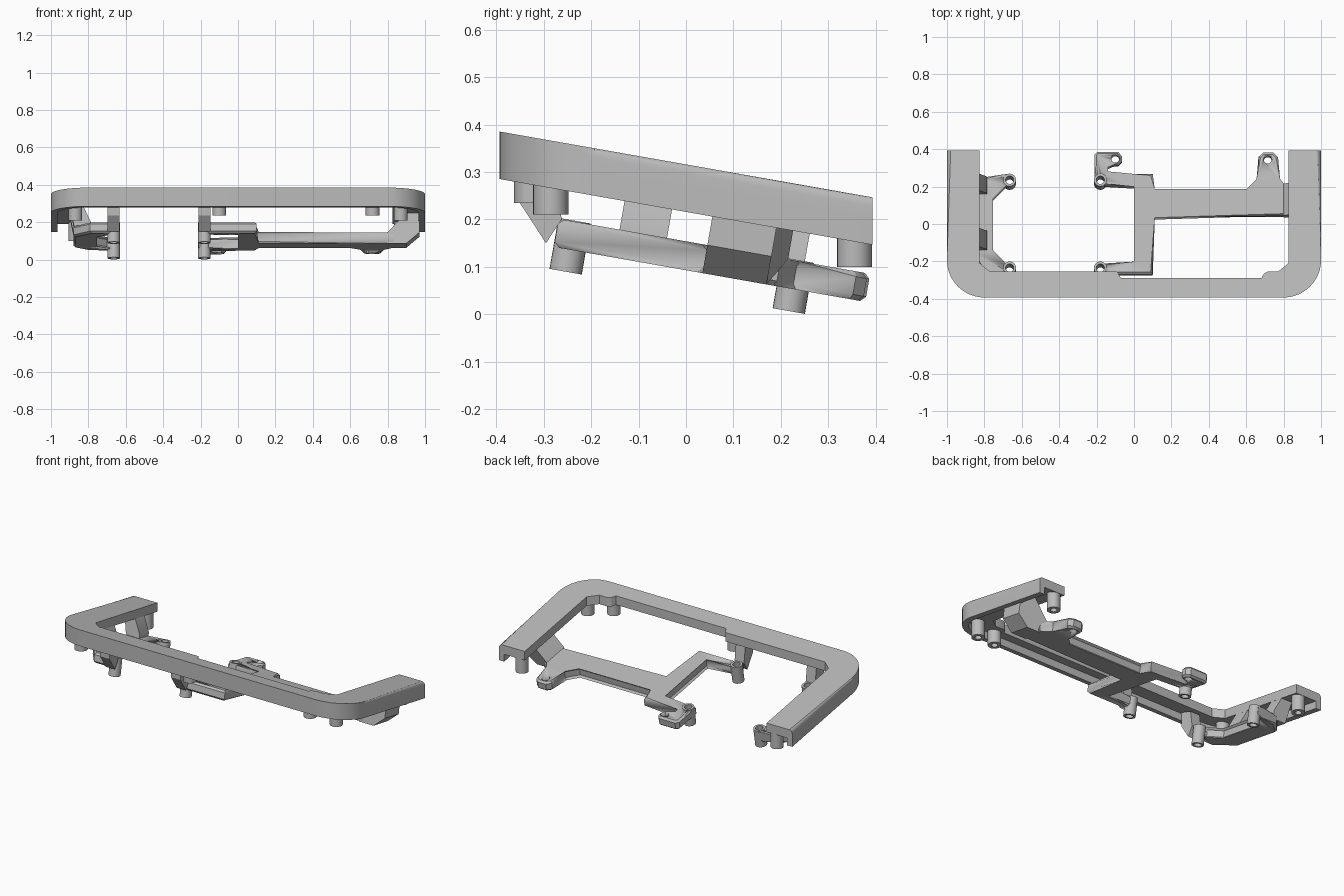
import bpy, bmesh, math
from mathutils import Matrix, Vector

cube = bpy.data.objects.get("Cube")
if cube:
    bpy.data.objects.remove(cube)

grey = bpy.data.materials.new("plain_grey")
grey.use_nodes = True
grey.diffuse_color = (0.5, 0.5, 0.5, 1)
grey.node_tree.nodes["Principled BSDF"].inputs["Base Color"].default_value = (0.5, 0.5, 0.5, 1)

TILT = math.radians(10)
PLANE = Matrix.Translation((0, 0, 0.154)) @ Matrix.Rotation(-TILT, 4, "X")


def tilted(p):
    return PLANE @ Vector((p.x, p.y / math.cos(TILT), p.z))


def sheared(p):
    return Vector((p.x, p.y, p.z + 0.316 - math.tan(TILT) * p.y))


def finish(name, bm, place=None):
    bmesh.ops.recalc_face_normals(bm, faces=bm.faces)
    if place:
        for v in bm.verts:
            v.co = place(v.co)
    mesh = bpy.data.meshes.new(name)
    bm.to_mesh(mesh)
    bm.free()
    mesh.materials.append(grey)
    obj = bpy.data.objects.new(name, mesh)
    bpy.context.collection.objects.link(obj)
    bpy.ops.object.select_all(action="DESELECT")
    obj.select_set(True)
    bpy.context.view_layer.objects.active = obj
    bpy.ops.object.shade_smooth_by_angle(angle=math.radians(30))
    return obj


def prism(pts, low, high, axis="z"):
    """Extrude a flat outline; axis x takes (y, z) points, y takes (x, z)."""
    def at(p, h):
        return {"x": (h, *p), "y": (p[0], h, p[1]), "z": (*p, h)}[axis]
    bm = bmesh.new()
    a = [bm.verts.new(at(p, low)) for p in pts]
    b = [bm.verts.new(at(p, high)) for p in pts]
    bm.faces.new(a)
    bm.faces.new(b)
    for i in range(len(pts)):
        j = (i + 1) % len(pts)
        bm.faces.new((a[i], a[j], b[j], b[i]))
    return bm, b


def tube(name, x, y, low, high, place=None, radius=0.034, hole=0.018, n=24):
    bm = bmesh.new()
    rings = []
    for r, z in ((radius, low), (radius, high), (hole, high), (hole, low)):
        rings.append([bm.verts.new((x + r * math.cos(2 * math.pi * k / n),
                                    y + r * math.sin(2 * math.pi * k / n), z)) for k in range(n)])
    for i in range(4):
        a, b = rings[i], rings[(i + 1) % 4]
        for k in range(n):
            m = (k + 1) % n
            bm.faces.new((a[k], a[m], b[m], b[k]))
    return finish(name, bm, place)


# Sloping U-shaped frame: top slab with rounded outer edge
def outer_edge(d):
    r = 0.2 - d
    left = [(1 - d, 0.393)]
    for k in range(13):
        t = -math.pi / 2 * k / 12
        left.append((0.8 + r * math.cos(t), -0.193 + r * math.sin(t)))
    return left + [(-x, y) for x, y in reversed(left)]


rim = outer_edge(0)
inner = [(-0.825, 0.393), (-0.825, -0.21), (-0.77, -0.255), (-0.09, -0.255), (-0.07, -0.29),
         (0.68, -0.29), (0.695, -0.265), (0.715, -0.255), (0.77, -0.255),
         (0.825, -0.21), (0.825, 0.393)]
bm, top = prism(rim + inner, -0.055, 0)
edges = [bm.edges.get((top[i], top[i + 1])) for i in range(len(rim) - 1)]
bmesh.ops.bevel(bm, geom=edges, offset=0.02, segments=4, profile=0.5, affect="EDGES")
finish("frame_top", bm, sheared)

# Skirt hanging from the outer edge
bm, _ = prism(rim + outer_edge(0.035)[::-1], -0.1, -0.055)
finish("frame_skirt", bm, sheared)

# Screw bosses under the frame
for name, x, y, low in (("rear_left", 0.87, 0.355, 0.1), ("rear_right", -0.87, 0.355, 0.1),
                        ("front_left", 0.87, -0.285, 0.21), ("front_right", -0.87, -0.285, 0.21),
                        ("front_middle", -0.1, -0.325, 0.235), ("front_side", 0.72, -0.325, 0.235)):
    tube(name + "_boss", x, y, low, 0.27 - math.tan(TILT) * y, radius=0.037)

# Cutter for the screw holes in the rails
posts = [(x, y) for x in (-0.665, -0.18) for y in (-0.235, 0.235)]
bm = bmesh.new()
for x, y in posts + [(-0.1, 0.35), (0.715, 0.345)]:
    bmesh.ops.create_cone(bm, cap_ends=True, segments=24, radius1=0.022, radius2=0.022,
                          depth=0.4, matrix=Matrix.Translation((x, y, 0)))
cutter = finish("hole_cutter", bm, tilted)
cutter.hide_render = True
cutter.hide_viewport = True
cutter.display_type = "WIRE"


# Chamfered rails lying on the tilted plane
def rail(name, pts):
    bm, _ = prism(pts, -0.06, 0)
    flat = [e for e in bm.edges if abs(e.verts[0].co.z - e.verts[1].co.z) < 0.001]
    bmesh.ops.bevel(bm, geom=flat, offset=0.011, segments=1, affect="EDGES")
    obj = finish(name, bm, tilted)
    cut = obj.modifiers.new("holes", "BOOLEAN")
    cut.operation = "DIFFERENCE"
    cut.solver = "EXACT"
    cut.object = cutter


rail("centre_rail", [
    (-0.2, -0.268), (0.1, -0.268), (0.1, 0.045), (0.83, 0.045), (0.83, 0.2), (0.77, 0.235),
    (0.77, 0.36), (0.745, 0.383), (0.69, 0.383), (0.665, 0.36), (0.665, 0.235), (0.605, 0.175),
    (0.1, 0.175), (0.1, 0.27), (-0.15, 0.27), (-0.15, 0.315), (-0.085, 0.315), (-0.065, 0.335),
    (-0.065, 0.365), (-0.085, 0.388), (-0.195, 0.388), (-0.212, 0.37), (-0.212, 0.21),
    (0.012, 0.21), (0.012, -0.212), (-0.2, -0.212)])
rail("side_bracket", [
    (-0.66, 0.27), (-0.7, 0.265), (-0.81, 0.25), (-0.88, 0.17), (-0.88, -0.15), (-0.79, -0.268),
    (-0.66, -0.268), (-0.66, -0.21), (-0.7, -0.21), (-0.765, -0.145), (-0.765, 0.14),
    (-0.7, 0.205), (-0.66, 0.205)])

# Four long posts
for i, (x, y) in enumerate(posts):
    tube(f"screw_post_{i + 1}", x, y, -0.107, 0.002, tilted, hole=0.0215)

# Braces from the front of the frame to the front posts
for side, x in (("outer", -0.665), ("middle", -0.18)):
    bm, _ = prism([(-0.35, 0.235), (-0.35, 0.325), (-0.275, 0.3), (-0.262, 0.2), (-0.295, 0.15)],
                  x - 0.032, x + 0.032, "x")
    finish(side + "_front_brace", bm)

# Leaning struts from the side bracket up to the frame
for name, y0, y1 in (("front_strut", -0.14, -0.04), ("rear_strut", 0.16, 0.25)):
    bm, _ = prism([(-0.87, -0.03), (-0.785, -0.03), (-0.785, 0.02), (-0.83, 0.115), (-0.9, 0.115)],
                  y0, y1, "y")
    finish(name, bm, tilted)

# Elbow from the centre rail up to the frame, flared at the back
bm, _ = prism([(0.8, -0.06), (0.9, -0.06), (0.97, 0), (0.97, 0.11), (0.9, 0.11), (0.8, 0)],
              0.045, 0.18, "y")
for v in bm.verts:
    if v.co.y > 0.1 and v.co.x < 0.95 and v.co.z > -0.05:
        v.co.y = 0.215
finish("side_elbow", bm, tilted)
